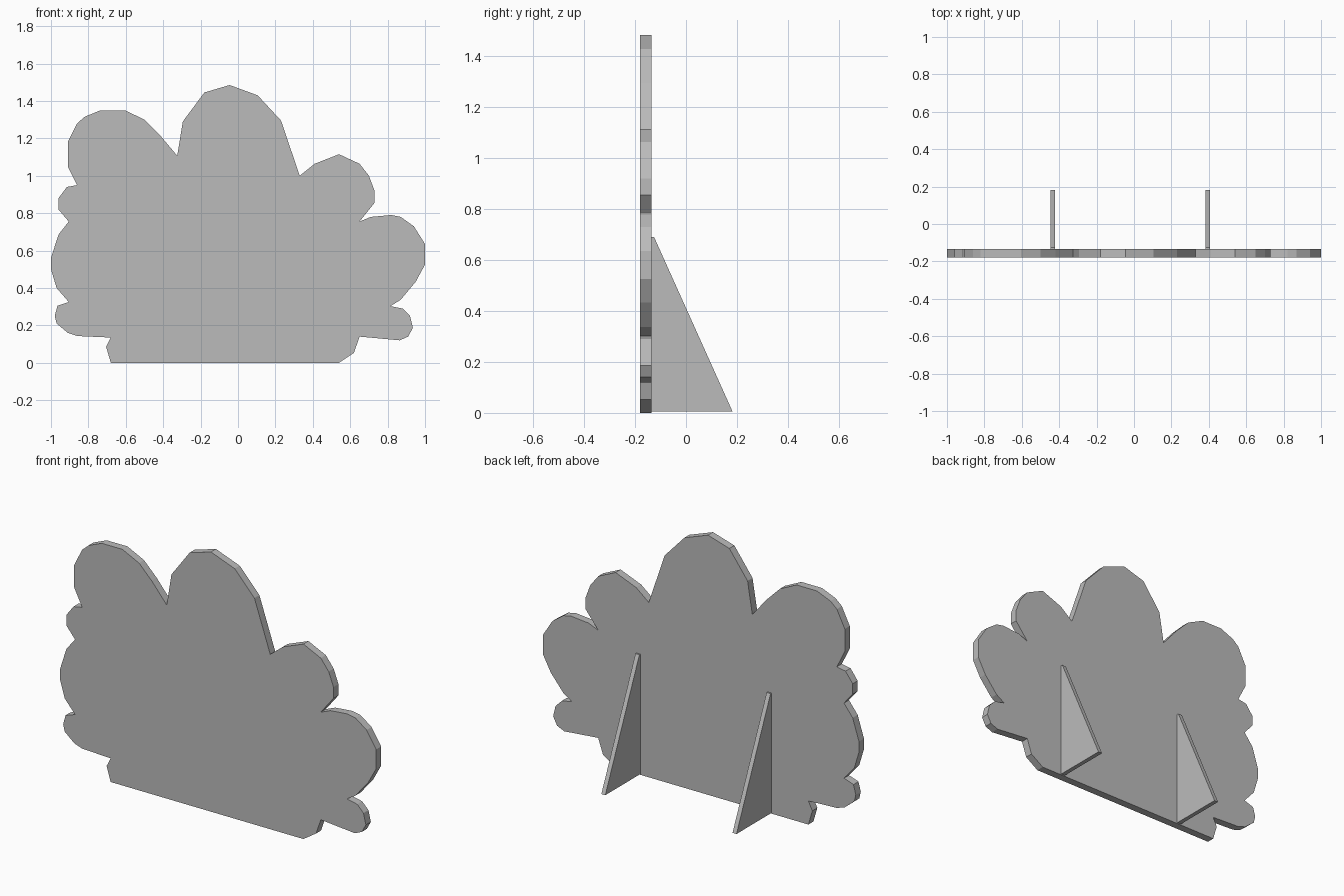
import bpy
import bmesh
from mathutils import Vector

# Remove the default cube
default_cube = bpy.data.objects.get("Cube")
if default_cube:
    bpy.data.objects.remove(default_cube, do_unlink=True)


def make_material(name, colour):
    material = bpy.data.materials.new(name)
    material.use_nodes = True
    material.diffuse_color = colour
    shader = next(n for n in material.node_tree.nodes if n.type == "BSDF_PRINCIPLED")
    shader.inputs["Base Color"].default_value = colour
    return material


def extrude_profile(name, corners, depth, material):
    """Fill a closed outline with one flat face and extrude it along depth."""
    mesh = bpy.data.meshes.new(name)
    bm = bmesh.new()
    face = bm.faces.new([bm.verts.new(corner) for corner in corners])
    result = bmesh.ops.extrude_face_region(bm, geom=[face], use_keep_orig=True)
    moved = [item for item in result["geom"] if isinstance(item, bmesh.types.BMVert)]
    bmesh.ops.translate(bm, verts=moved, vec=Vector(depth))
    bmesh.ops.recalc_face_normals(bm, faces=bm.faces)
    bm.to_mesh(mesh)
    bm.free()
    mesh.materials.append(material)
    part = bpy.data.objects.new(name, mesh)
    bpy.context.collection.objects.link(part)
    return part


grey = make_material("plain grey", (0.5, 0.5, 0.5, 1))

# Bush silhouette, one lobe after another, clockwise from the lower left
base_left = [(-.68, 0), (-.705, .085), (-.68, .135)]
small_left = [(-.86, .143), (-.91, .16), (-.97, .21), (-.98, .25), (-.965, .305)]
large_left = [(-.905, .325), (-.97, .4), (-1, .5), (-1, .56), (-.96, .685)]
knob_left = [(-.905, .755), (-.96, .82), (-.96, .88), (-.915, .94)]
upper_left = [(-.86, .95), (-.91, 1.05), (-.91, 1.18), (-.86, 1.28), (-.82, 1.315),
              (-.735, 1.35), (-.605, 1.35), (-.5, 1.3), (-.42, 1.22)]
crown = [(-.325, 1.107), (-.295, 1.29), (-.18, 1.445), (-.045, 1.485),
         (.105, 1.43), (.23, 1.295)]
upper_right = [(.33, 1), (.41, 1.064), (.54, 1.115), (.65, 1.064), (.7, 1),
               (.73, .92), (.73, .855)]
large_right = [(.65, .755), (.71, .78), (.82, .79), (.87, .78), (.94, .73),
               (1, .635), (1, .525), (.95, .433), (.87, .337)]
small_right = [(.815, .303), (.88, .29), (.92, .25), (.935, .187),
               (.91, .14), (.865, .12)]
base_right = [(.65, .14), (.62, .053), (.54, 0)]

outline = (base_left + small_left + large_left + knob_left + upper_left + crown
           + upper_right + large_right + small_right + base_right)

# Flat board with the silhouette
front, back = -.18, -.135
extrude_profile("bush_board", [(x, front, z) for x, z in outline],
                (0, back - front, 0), grey)

# Two triangular props behind the board
thickness = .025
prop = [(back, .005), (.183, .005), (-.125, .69), (back, .69)]
for name, centre in (("right_prop", -.435), ("left_prop", .395)):
    extrude_profile(name, [(centre - thickness / 2, y, z) for y, z in prop],
                    (thickness, 0, 0), grey)
